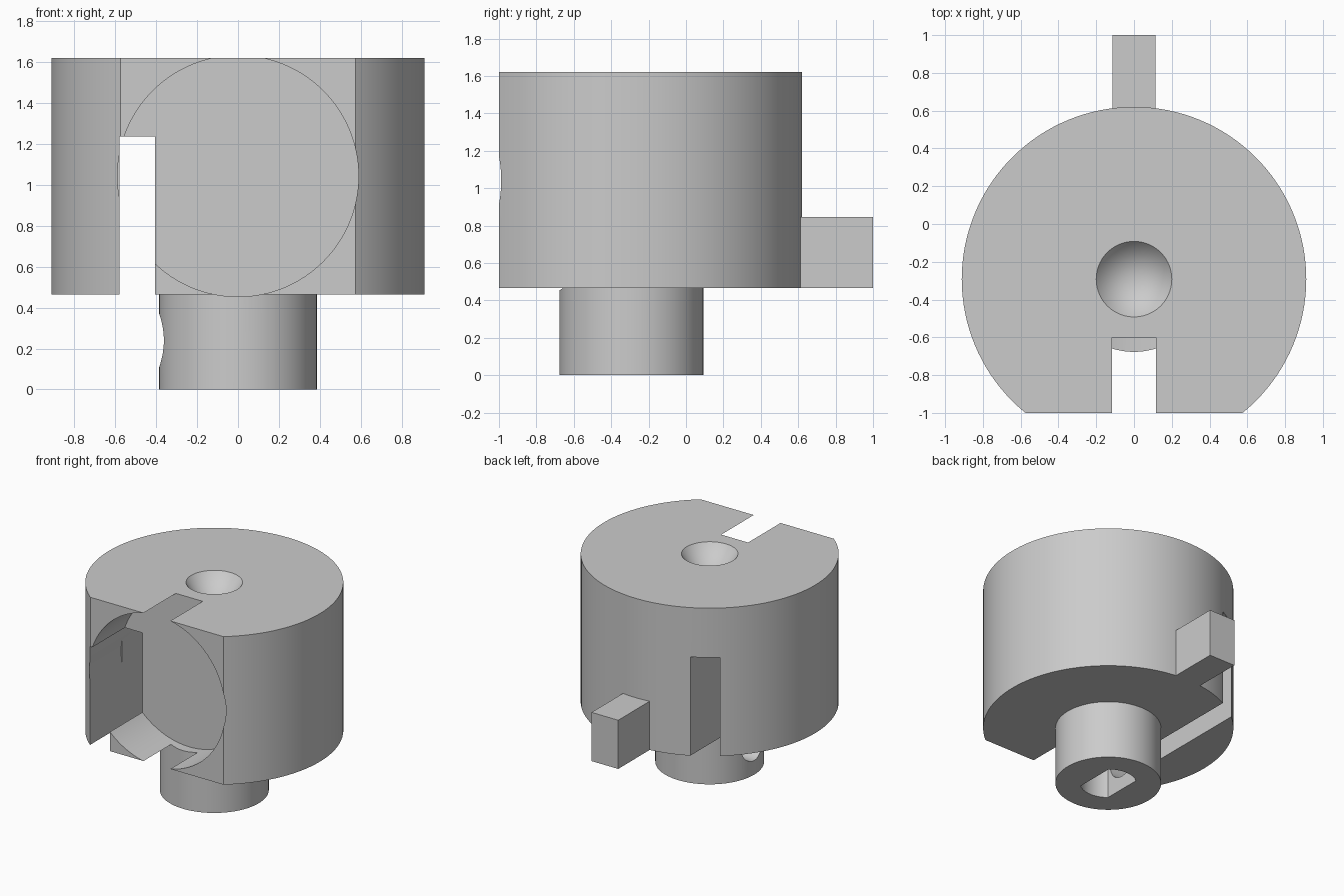
import bpy
import bmesh
from math import pi
from mathutils import Matrix, Vector

if "Cube" in bpy.data.objects:
    bpy.data.objects.remove(bpy.data.objects["Cube"], do_unlink=True)

AXIS_Y = -0.292          # y of the main vertical axis
BOTTOM, TOP = 0.465, 1.62
CHAMBER_Z = (BOTTOM + TOP) / 2

grey = bpy.data.materials.new("plain_grey")
grey.use_nodes = True
grey.diffuse_color = (0.6, 0.6, 0.6, 1)
grey.node_tree.nodes["Principled BSDF"].inputs["Base Color"].default_value = (0.6, 0.6, 0.6, 1)


def make_object(name, bm):
    bmesh.ops.recalc_face_normals(bm, faces=bm.faces)
    mesh = bpy.data.meshes.new(name)
    bm.to_mesh(mesh)
    bm.free()
    mesh.materials.append(grey)
    obj = bpy.data.objects.new(name, mesh)
    bpy.context.collection.objects.link(obj)
    return obj


def box(name, low, high):
    low, high = Vector(low), Vector(high)
    bm = bmesh.new()
    bmesh.ops.create_cube(bm, size=1)
    bmesh.ops.scale(bm, vec=high - low, verts=bm.verts)
    bmesh.ops.translate(bm, vec=(low + high) / 2, verts=bm.verts)
    return make_object(name, bm)


def cylinder(name, start, end, r1, r2=None, segments=96):
    """Round bar or cone running from start to end."""
    start, end = Vector(start), Vector(end)
    span = end - start
    turn = span.to_track_quat('Z', 'Y').to_matrix().to_4x4()
    bm = bmesh.new()
    bmesh.ops.create_cone(bm, cap_ends=True, segments=segments, radius1=r1,
                          radius2=r1 if r2 is None else r2, depth=span.length,
                          matrix=Matrix.Translation((start + end) / 2) @ turn)
    return make_object(name, bm)


def combine(target, tool, operation):
    """Apply a boolean and discard the tool."""
    tool.hide_render = True
    mod = target.modifiers.new(operation, 'BOOLEAN')
    mod.operation = operation
    mod.solver = 'EXACT'
    mod.object = tool
    bpy.context.view_layer.objects.active = target
    bpy.ops.object.modifier_apply(modifier=mod.name)
    bpy.data.objects.remove(tool, do_unlink=True)


def on_axis(z):
    return (0, AXIS_Y, z)


# Drum with hub and rear tab
body = cylinder("hub_body", on_axis(BOTTOM), on_axis(TOP), 0.912, segments=128)
combine(body, cylinder("hub_shaft", on_axis(0), on_axis(0.7), 0.385), 'UNION')
combine(body, box("rear_tab", (-0.115, 0.4, BOTTOM), (0.115, 1, 0.845)), 'UNION')

# Front flat, round front chamber and through slot
cutters = [
    box("front_flat", (-2, -2, -1), (2, -1, 3)),
    cylinder("front_chamber", (0, -1.5, CHAMBER_Z), (0, -0.6, CHAMBER_Z), 0.589, segments=128),
    box("through_slot", (-0.58, -2, 0.2), (-0.405, 2, 1.235)),
    # Conical recess in the top
    cylinder("top_countersink", on_axis(TOP - 0.25), on_axis(TOP + 0.05), 0, 0.24),
    # Side screw hole in the hub
    cylinder("screw_hole", (-0.6, AXIS_Y, 0.24), (0, AXIS_Y, 0.24), 0.13, segments=48),
]

# Double-flat bore for the axle
bore = cylinder("axle_bore", on_axis(-0.2), on_axis(BOTTOM), 0.205, segments=64)
for side in (-1, 1):
    edges = sorted((side * 0.13, side * 0.5))
    combine(bore, box("bore_flat", (edges[0], -1, -1), (edges[1], 1, 1)), 'DIFFERENCE')
cutters.append(bore)

for cutter in cutters:
    combine(body, cutter, 'DIFFERENCE')

# Smooth round walls, crisp edges
bpy.ops.object.select_all(action='DESELECT')
body.select_set(True)
bpy.context.view_layer.objects.active = body
bpy.ops.object.shade_smooth_by_angle(angle=pi / 6)
